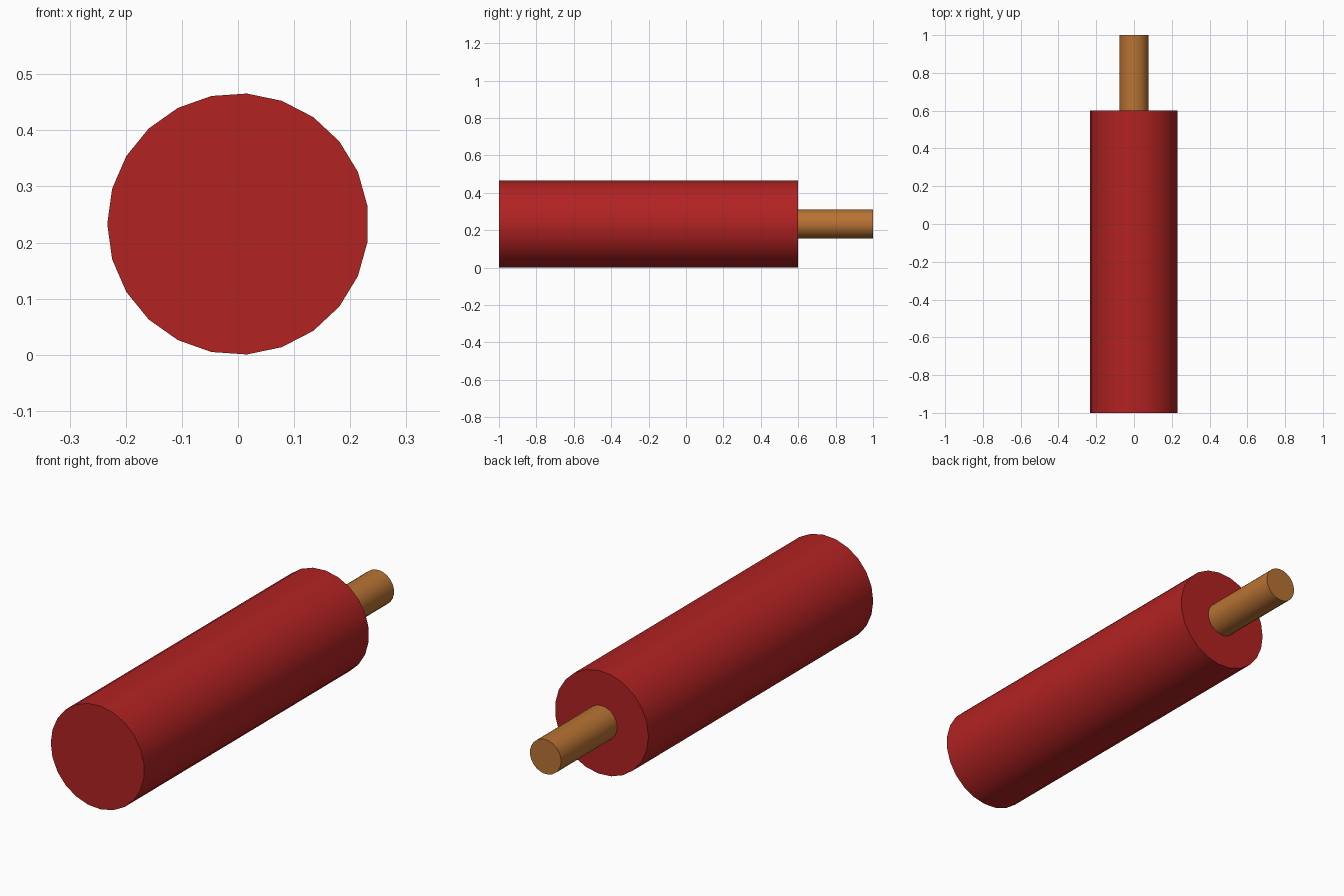
import bpy
import math

if "Cube" in bpy.data.objects:
    bpy.data.objects.remove(bpy.data.objects["Cube"], do_unlink=True)

SIDES = 23
RADIUS = 0.233
CENTRE_Z = RADIUS


def make_material(name, colour):
    mat = bpy.data.materials.new(name)
    mat.use_nodes = True
    mat.diffuse_color = colour
    mat.node_tree.nodes["Principled BSDF"].inputs["Base Color"].default_value = colour
    return mat


def make_rod(name, radius, y_start, y_end, mat):
    """Capped cylinder lying along y, with its first corner on +x."""
    bpy.ops.mesh.primitive_cylinder_add(
        vertices=SIDES, radius=radius, depth=y_end - y_start,
        location=(0, (y_start + y_end) / 2, CENTRE_Z),
        rotation=(math.pi / 2, math.pi / 2, 0))
    rod = bpy.context.object
    # Turn the ring so a corner points along +x
    rod.rotation_euler = (math.pi / 2, -math.pi / 2, 0)
    bpy.ops.object.transform_apply(location=False, rotation=True, scale=False)
    bpy.ops.object.shade_smooth_by_angle(angle=math.radians(30))
    rod.name = name
    rod.data.materials.append(mat)
    return rod


red = make_material("red", (0.445, 0.016, 0.016, 1))
copper = make_material("copper brown", (0.479, 0.171, 0.033, 1))

# Thick body with a thin pin out of the back
make_rod("body", RADIUS, -1.0, 0.6, red)
make_rod("pin", RADIUS / 3, 0.6, 1.0, copper)
